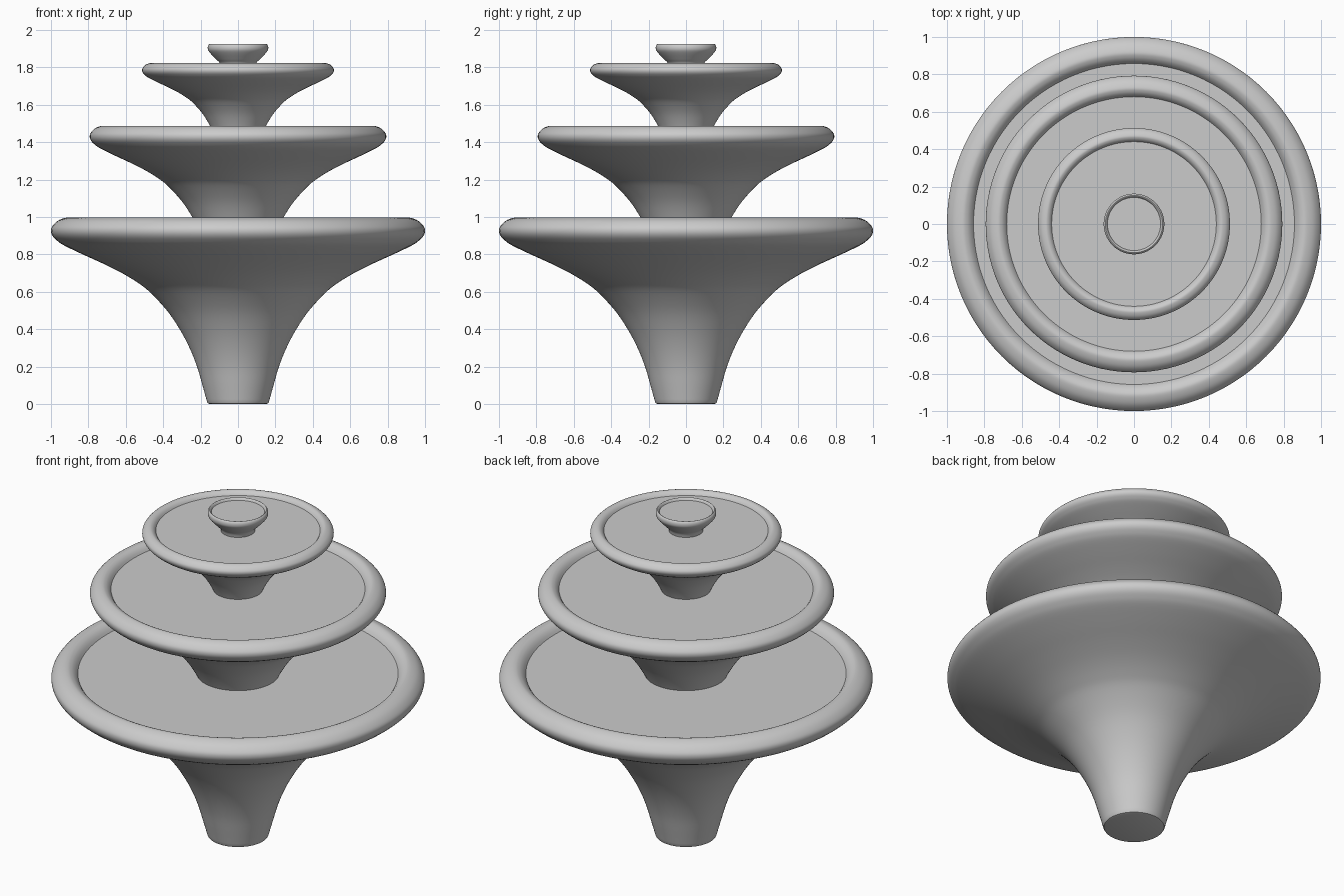
import bpy, bmesh, math

if "Cube" in bpy.data.objects:
    bpy.data.objects.remove(bpy.data.objects["Cube"])

SEGMENTS = 112

stone = bpy.data.materials.new("light grey stone")
stone.diffuse_color = (0.6, 0.6, 0.6, 1)
stone.use_nodes = True
stone.node_tree.nodes["Principled BSDF"].inputs["Base Color"].default_value = stone.diffuse_color

# Flared bowl outline (radius, height), from foot to rim and into the recess
BOWL = [(0.165, 0.01), (0.19, 0.1), (0.219, 0.2), (0.259, 0.3), (0.312, 0.4),
        (0.38, 0.5), (0.473, 0.6), (0.538, 0.65), (0.62, 0.7), (0.72, 0.75),
        (0.83, 0.8), (0.93, 0.848), (0.97, 0.876), (0.992, 0.9), (1.0, 0.925),
        (0.993, 0.95), (0.963, 0.98), (0.92, 0.996), (0.893, 0.99), (0.873, 0.975),
        (0.858, 0.955)]

# Small cup outline for the top
CUP = [(0.088, 1.785), (0.097, 1.822), (0.116, 1.842), (0.143, 1.87), (0.158, 1.889),
       (0.162, 1.903), (0.16, 1.916), (0.153, 1.924), (0.147, 1.92), (0.142, 1.911)]


def smooth_curve(pts, steps=4):
    """Catmull-Rom curve through the points."""
    out = []
    for i in range(len(pts) - 1):
        a, b, c, d = pts[max(i - 1, 0)], pts[i], pts[i + 1], pts[min(i + 2, len(pts) - 1)]
        for s in range(steps):
            t = s / steps
            out.append(tuple(
                0.5 * (2 * q + (r - p) * t + (2 * p - 5 * q + 4 * r - w) * t * t
                       + (3 * q - p - 3 * r + w) * t ** 3)
                for p, q, r, w in zip(a, b, c, d)))
    return out + [pts[-1]]


def revolve(name, profile):
    """Closed solid of revolution with flat end caps."""
    bm = bmesh.new()
    rings = []
    for r, z in profile:
        rings.append([bm.verts.new((r * math.cos(2 * math.pi * k / SEGMENTS),
                                    r * math.sin(2 * math.pi * k / SEGMENTS), z))
                      for k in range(SEGMENTS)])
    for lo, hi in zip(rings, rings[1:]):
        for k in range(SEGMENTS):
            n = (k + 1) % SEGMENTS
            bm.faces.new((lo[k], lo[n], hi[n], hi[k]))
    bm.faces.new(rings[0][::-1])
    bm.faces.new(rings[-1])
    me = bpy.data.meshes.new(name)
    bm.to_mesh(me)
    bm.free()
    me.materials.append(stone)
    me.shade_smooth()
    me.set_sharp_from_angle(angle=math.radians(30))
    ob = bpy.data.objects.new(name, me)
    bpy.context.collection.objects.link(ob)
    return ob


bowl = smooth_curve(BOWL)

# Lower bowl with a softened foot
revolve("lower_bowl", [(0.152, 0.0), (0.161, 0.003)] + bowl)

# Middle and upper bowls: scaled outlines, rooted just inside the bowl below
for name, scale_r, scale_z, top, root in (("middle_bowl", 0.793, 0.81, 1.487, 0.93),
                                          ("upper_bowl", 0.513, 0.53, 1.822, 1.43)):
    pts = [(r * scale_r, top + (z - 0.996) * scale_z) for r, z in bowl]
    revolve(name, [p for p in pts if p[1] > root])

# Cup on top
revolve("top_cup", smooth_curve(CUP))
